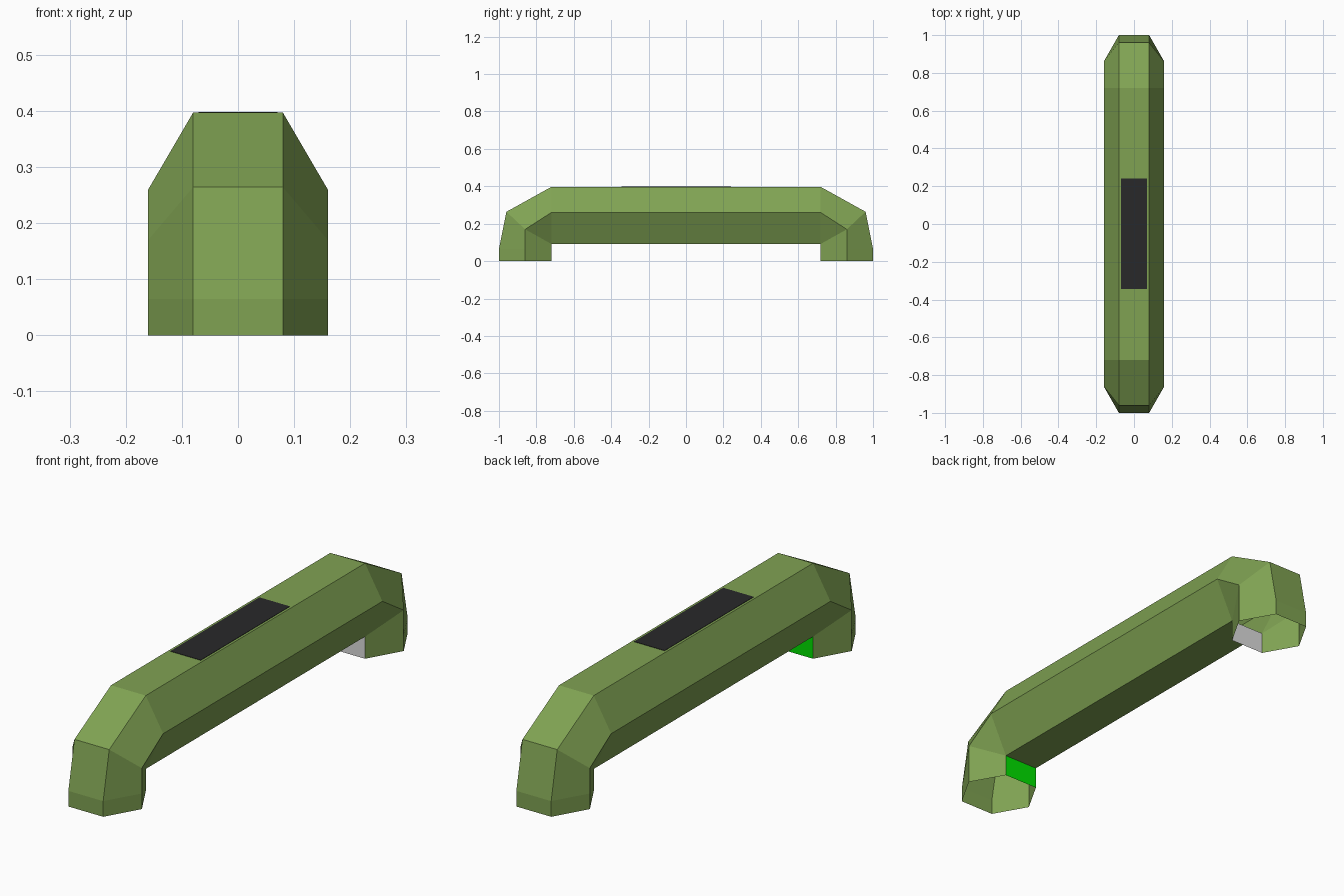
import bpy, bmesh

if "Cube" in bpy.data.objects:
    bpy.data.objects.remove(bpy.data.objects["Cube"])


def material(name, rgb):
    m = bpy.data.materials.new(name)
    m.diffuse_color = (*rgb, 1)
    m.use_nodes = True
    m.node_tree.nodes["Principled BSDF"].inputs["Base Color"].default_value = m.diffuse_color
    return m


olive = material("olive green", (0.216, 0.365, 0.086))
bright = material("bright green", (0.0, 0.75, 0.0))
grey = material("light grey", (0.72, 0.72, 0.72))
dark = material("dark charcoal", (0.022, 0.022, 0.023))

# Sweep rings of one leg: (y, z) of the outer, middle and inner edges
leg = [
    ((-1.0, 0.0), (-0.86, 0.0), (-0.72, 0.0)),
    ((-1.0, 0.065), (-0.86, 0.065), (-0.72, 0.065)),
    ((-0.96, 0.264), (-0.86, 0.17), (-0.72, 0.092)),
    ((-0.72, 0.397), (-0.72, 0.26), (-0.72, 0.092)),
]
# Mirror the leg to the other end
path = leg + [tuple((-y, z) for y, z in ring) for ring in reversed(leg)]

# Handle body: hexagonal tube, open at the feet
bm = bmesh.new()
rings = []
for outer, mid, inner in path:
    section = [(-0.08, outer), (0.08, outer), (0.16, mid),
               (0.08, inner), (-0.08, inner), (-0.16, mid)]
    rings.append([bm.verts.new((x, y, z)) for x, (y, z) in section])
for a, b in zip(rings, rings[1:]):
    for i in range(6):
        j = (i + 1) % 6
        bm.faces.new((a[i], a[j], b[j], b[i]))
bmesh.ops.remove_doubles(bm, verts=bm.verts, dist=0.0005)
bmesh.ops.recalc_face_normals(bm, faces=bm.faces)

# Inner walls of the two feet have their own colours
for f in bm.faces:
    y = f.calc_center_median().y
    if abs(f.normal.y) > 0.99 and abs(abs(y) - 0.72) < 0.001:
        f.material_index = 1 if y < 0 else 2

mesh = bpy.data.meshes.new("handle_body")
bm.to_mesh(mesh)
bm.free()
for m in (olive, bright, grey):
    mesh.materials.append(m)
bpy.context.collection.objects.link(bpy.data.objects.new("handle_body", mesh))

# Dark grip plate on the top face
bpy.ops.mesh.primitive_cube_add(size=1, location=(0, -0.052, 0.397))
plate = bpy.context.object
plate.name = "grip_plate"
plate.scale = (0.14, 0.585, 0.003)
plate.data.materials.append(dark)
